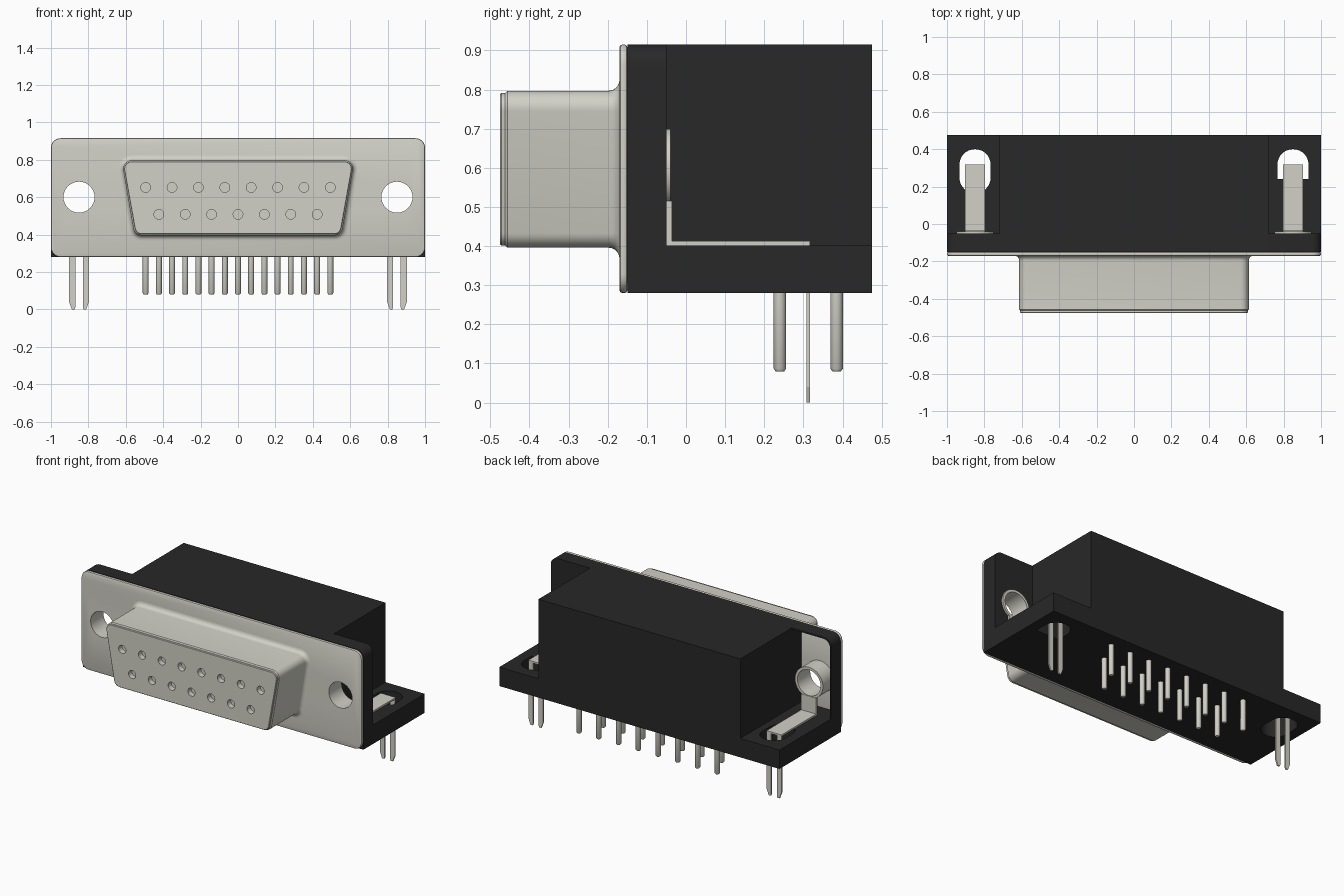
import bpy, bmesh, math
from mathutils import Vector

if "Cube" in bpy.data.objects:
    bpy.data.objects.remove(bpy.data.objects["Cube"])


def material(name, rgb):
    m = bpy.data.materials.new(name)
    m.use_nodes = True
    m.diffuse_color = (*rgb, 1)
    bsdf = m.node_tree.nodes["Principled BSDF"]
    bsdf.inputs["Base Color"].default_value = (*rgb, 1)
    bsdf.inputs["Roughness"].default_value = 0.6
    return m


METAL = material("warm grey metal", (0.645, 0.637, 0.571))
BLACK = material("black plastic", (0.021, 0.021, 0.021))


def loft(name, rings, mat):
    """Bridge equal-length rings of 3D points and cap both ends."""
    bm = bmesh.new()
    loops = [[bm.verts.new(p) for p in ring] for ring in rings]
    n = len(loops[0])
    for a, b in zip(loops, loops[1:]):
        for i in range(n):
            bm.faces.new((a[i], a[(i + 1) % n], b[(i + 1) % n], b[i]))
    bm.faces.new(loops[0])
    bm.faces.new(loops[-1])
    bmesh.ops.recalc_face_normals(bm, faces=bm.faces[:])
    me = bpy.data.meshes.new(name)
    bm.to_mesh(me)
    bm.free()
    me.materials.append(mat)
    ob = bpy.data.objects.new(name, me)
    bpy.context.collection.objects.link(ob)
    return ob


def along_y(pts, y):
    return [(p[0], y, p[1]) for p in pts]


def prism_y(name, pts, y0, y1, mat):
    return loft(name, [along_y(pts, y0), along_y(pts, y1)], mat)


def prism_z(name, pts, z0, z1, mat):
    return loft(name, [[(p[0], p[1], z) for p in pts] for z in (z0, z1)], mat)


def rect(x0, x1, y0, y1):
    return [(x0, y0), (x1, y0), (x1, y1), (x0, y1)]


def circle(cx, cy, r, n=32):
    return [(cx + r * math.cos(math.tau * i / n),
             cy + r * math.sin(math.tau * i / n)) for i in range(n)]


def rounded(corners, radii, seg=6):
    """Round each corner of a convex polygon with its own radius."""
    out = []
    for i, c in enumerate(corners):
        c, r = Vector(c), radii[i]
        if r == 0:
            out.append(tuple(c))
            continue
        u = (Vector(corners[i - 1]) - c).normalized()
        v = (Vector(corners[(i + 1) % len(corners)]) - c).normalized()
        half = math.acos(u.dot(v)) / 2
        mid = c + (u + v).normalized() * r / math.sin(half)
        start = c + u * r / math.tan(half) - mid
        end = c + v * r / math.tan(half) - mid
        sweep = math.pi - 2 * half
        for k in range(seg + 1):
            a = sweep * k / seg
            arm = (start * math.sin(sweep - a) + end * math.sin(a)) / math.sin(sweep)
            out.append(tuple(mid + arm))
    return out


def apply_modifiers(ob):
    deps = bpy.context.evaluated_depsgraph_get()
    me = bpy.data.meshes.new_from_object(ob.evaluated_get(deps))
    ob.modifiers.clear()
    ob.data = me


def cut(ob, cutters):
    for c in cutters:
        mod = ob.modifiers.new("cut", "BOOLEAN")
        mod.object, mod.solver = c, "EXACT"
    apply_modifiers(ob)
    for c in cutters:
        bpy.data.objects.remove(c)


def smooth(ob, angle=35):
    bpy.ops.object.select_all(action="DESELECT")
    ob.select_set(True)
    bpy.context.view_layer.objects.active = ob
    bpy.ops.object.shade_smooth_by_angle(angle=math.radians(angle))


SIDES = (("right", -1), ("left", 1))
HOLE_X, HOLE_Z, HOLE_R = 0.85, 0.6, 0.083
BOTTOM, SHELF, TOP = 0.28, 0.402, 0.915
FRONT, BACK, STEP = -0.15, 0.475, -0.05

# Black housing: centre block, mounting flange and base
prism_z("housing_block", rect(-0.72, 0.72, FRONT, BACK), SHELF, TOP, BLACK)
flange = prism_y("housing_flange", rounded(rect(-1, 1, SHELF, TOP), (0, 0, 0.05, 0.05)),
                 FRONT, STEP, BLACK)
pocket = prism_y("pocket", rounded(rect(-0.992, -0.66, 0.3, TOP - 0.01), [0.045] * 4),
                 -0.2, 0, BLACK)
cut(flange, [pocket, prism_y("bore", circle(HOLE_X, HOLE_Z, 0.095), -0.2, 0, BLACK)])
smooth(flange)

base = prism_z("housing_base", rect(-1, 1, FRONT, BACK), BOTTOM, SHELF, BLACK)
slots = []
for side, s in SIDES:
    x0, x1 = s * HOLE_X - HOLE_R, s * HOLE_X + HOLE_R
    r = HOLE_R - 0.001
    if s < 0:
        pts = rounded(rect(x0, x1, 0.165, 0.4), [r] * 4, 8)
    else:
        pts = rounded(rect(x0, x1, 0.24, 0.4), (0, 0, r, r), 8)
    slots.append(prism_z("slot", pts, 0.2, 0.5, BLACK))
cut(base, slots)
smooth(base)

# Metal face plate with screw holes
plate = prism_y("face_plate", rounded(rect(-1, 1, BOTTOM, TOP), [0.05] * 4),
                -0.17, FRONT, METAL)
bevel = plate.modifiers.new("bevel", "BEVEL")
bevel.width, bevel.segments, bevel.angle_limit = 0.007, 2, math.radians(50)
apply_modifiers(plate)
cut(plate, [prism_y("hole", circle(s * HOLE_X, HOLE_Z, HOLE_R), -0.3, 0, METAL)
            for _, s in SIDES])
smooth(plate)


# Trapezoid socket sleeve flaring into the plate
def d_ring(grow, y):
    corners = [(-0.553 - grow, 0.396 - grow), (0.553 + grow, 0.396 - grow),
               (0.622 + grow, 0.797 + grow), (-0.622 - grow, 0.797 + grow)]
    return along_y(rounded(corners, [0.045 + grow] * 4, 8), y)


FILLET = 0.028
stations = [(-0.009, -0.475), (-0.006, -0.472), (-0.006, -0.462), (0, -0.456)]
for k in range(7):
    a = math.pi / 2 * k / 6
    stations.append((FILLET * (1 - math.cos(a)), -0.17 - FILLET * (1 - math.sin(a))))
stations.append((FILLET, -0.16))
sleeve = loft("socket_sleeve", [d_ring(g, y) for g, y in stations], METAL)

# Contact holes in two staggered rows, with their pins below the base
PITCH = 0.141
holes = []
for count, z, y in ((8, 0.652, 0.385), (7, 0.508, 0.24)):
    for i in range(count):
        x = (i - (count - 1) / 2) * PITCH
        holes.append(prism_y("contact", circle(x, z, 0.026, 20), -0.6, -0.44, METAL))
        rings = [[(px, py, pz) for px, py in circle(x, y, r, 16)]
                 for r, pz in ((0.011, 0.08), (0.016, 0.087), (0.016, 0.3))]
        smooth(loft(f"pin_{count}_{i + 1}", rings, METAL), 50)
cut(sleeve, holes)
smooth(sleeve)

# Screw bushings and board-lock brackets on both sides
for side, s in SIDES:
    cx = s * HOLE_X
    bushing = prism_y(f"{side}_bushing", circle(cx, HOLE_Z, 0.1), -0.152, -0.039, METAL)
    cut(bushing, [prism_y("bore", circle(cx, HOLE_Z, HOLE_R), -0.3, 0.1, METAL)])
    smooth(bushing)
    prism_y(f"{side}_bracket_upright", rect(cx - 0.053, cx + 0.053, SHELF, 0.515),
            STEP, -0.036, METAL)
    prism_z(f"{side}_bracket_strip", rect(cx - 0.053, cx + 0.053, STEP, 0.317),
            SHELF, 0.413, METAL)
    # Two prongs with tips tapered towards the gap between them
    for label, t in (("inner", -1), ("outer", 1)):
        leg = [(0.02, 0.41), (0.053, 0.41), (0.053, 0.04), (0.038, 0), (0.024, 0), (0.02, 0.01)]
        prism_y(f"{side}_{label}_prong", [(cx + s * t * u, z) for u, z in leg],
                0.308, 0.317, METAL)
